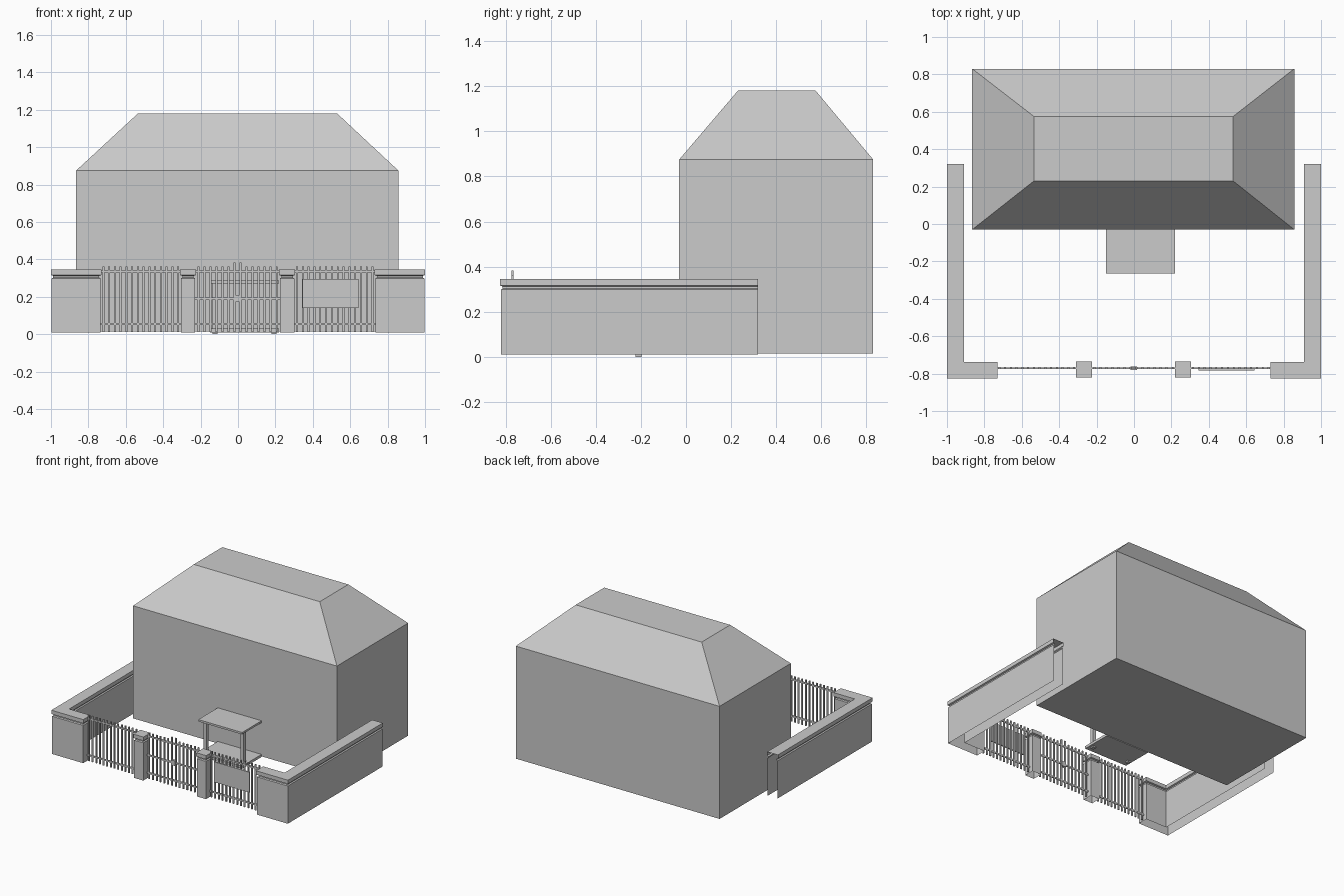
import bpy, bmesh
from mathutils import Vector

if "Cube" in bpy.data.objects:
    bpy.data.objects.remove(bpy.data.objects["Cube"])


def finish(name, bm):
    me = bpy.data.meshes.new(name)
    bm.to_mesh(me)
    bm.free()
    ob = bpy.data.objects.new(name, me)
    bpy.context.collection.objects.link(ob)
    return ob


def add_box(bm, x0, x1, y0, y1, z0, z1):
    vs = bmesh.ops.create_cube(bm, size=1)["verts"]
    for v in vs:
        v.co = Vector(((x0 + x1) / 2 + v.co.x * (x1 - x0),
                       (y0 + y1) / 2 + v.co.y * (y1 - y0),
                       (z0 + z1) / 2 + v.co.z * (z1 - z0)))
    return vs


def box(name, *dims):
    bm = bmesh.new()
    add_box(bm, *dims)
    return finish(name, bm)


# Masonry section from the ground up: (inset, height)
SECTION = [(.004, .01), (.004, .298), (.012, .303), (.012, .312), (0, .316), (0, .345)]


def masonry(name, plan, open_edge=None):
    """Hollow shell over a right-angled counter-clockwise plan, open below."""
    n = len(plan)
    pts = [Vector((x, y, 0)) for x, y in plan]
    inward = []
    for i in range(n):
        d = (pts[(i + 1) % n] - pts[i]).normalized()
        inward.append(Vector((-d.y, d.x, 0)) if i != open_edge else Vector())
    bm = bmesh.new()
    rings = [[bm.verts.new(p + (inward[i - 1] + inward[i]) * s + Vector((0, 0, z)))
              for i, p in enumerate(pts)] for s, z in SECTION]
    for a, b in zip(rings, rings[1:]):
        for i in range(n):
            if i != open_edge:
                j = (i + 1) % n
                bm.faces.new((a[i], a[j], b[j], b[i]))
    bm.faces.new(rings[-1])
    return finish(name, bm)


# House: block with a flat-topped hipped roof
box("house_walls", -.865, .857, -.03, .83, .015, .875)
bm = bmesh.new()
for v in add_box(bm, -.865, .857, -.03, .83, .875, 1.18):
    if v.co.z > 1:
        v.co.x = -.535 if v.co.x < 0 else .53
        v.co.y = .23 if v.co.y < .4 else .575
finish("house_roof", bm)

# Porch: floor, canopy and two posts
box("porch_floor", -.15, .22, -.265, -.03, .01, .03)
box("porch_canopy", -.15, .22, -.265, -.03, .272, .287)
for x in (-.123, .193):
    box("porch_post", x - .013, x + .013, -.225, -.197, 0, .275)

# Corner walls, open at their rear ends
L = [(1, .32), (.91, .32), (.91, -.738), (.73, -.738), (.73, -.825), (1, -.825)]
masonry("right_wall", L, 0)
masonry("left_wall", [(-x, y) for x, y in reversed(L)], 4)

# Gate pillars
for x0, x1 in ((-.31, -.225), (.22, .305)):
    masonry("gate_pillar", [(x0, -.82), (x1, -.82), (x1, -.735), (x0, -.735)])

# Railings: bars and rails between the pillars
Y = -.77


def railing(name, x0, x1, bars, rails, tall=()):
    bm = bmesh.new()
    step = (x1 - x0) / bars
    for i in range(bars):
        x = x0 + (i + .5) * step
        top = .382 if i in tall else .362
        add_box(bm, x - .005, x + .005, Y - .005, Y + .005, .012, top)
    for z in rails:
        add_box(bm, x0 - .005, x1 + .005, Y - .004, Y + .004, z - .006, z + .006)
    return finish(name, bm)


railing("left_railing", -.735, -.305, 14, (.055, .335))
railing("right_railing", .3, .735, 14, (.055, .335))
railing("gate", -.228, .223, 14, (.055, .19, .335), (6, 7))
box("gate_lock", -.02, .015, Y - .01, Y + .008, .172, .21)

# Blank plate on the right railing
box("sign_plate", .345, .645, -.784, -.774, .14, .295)
